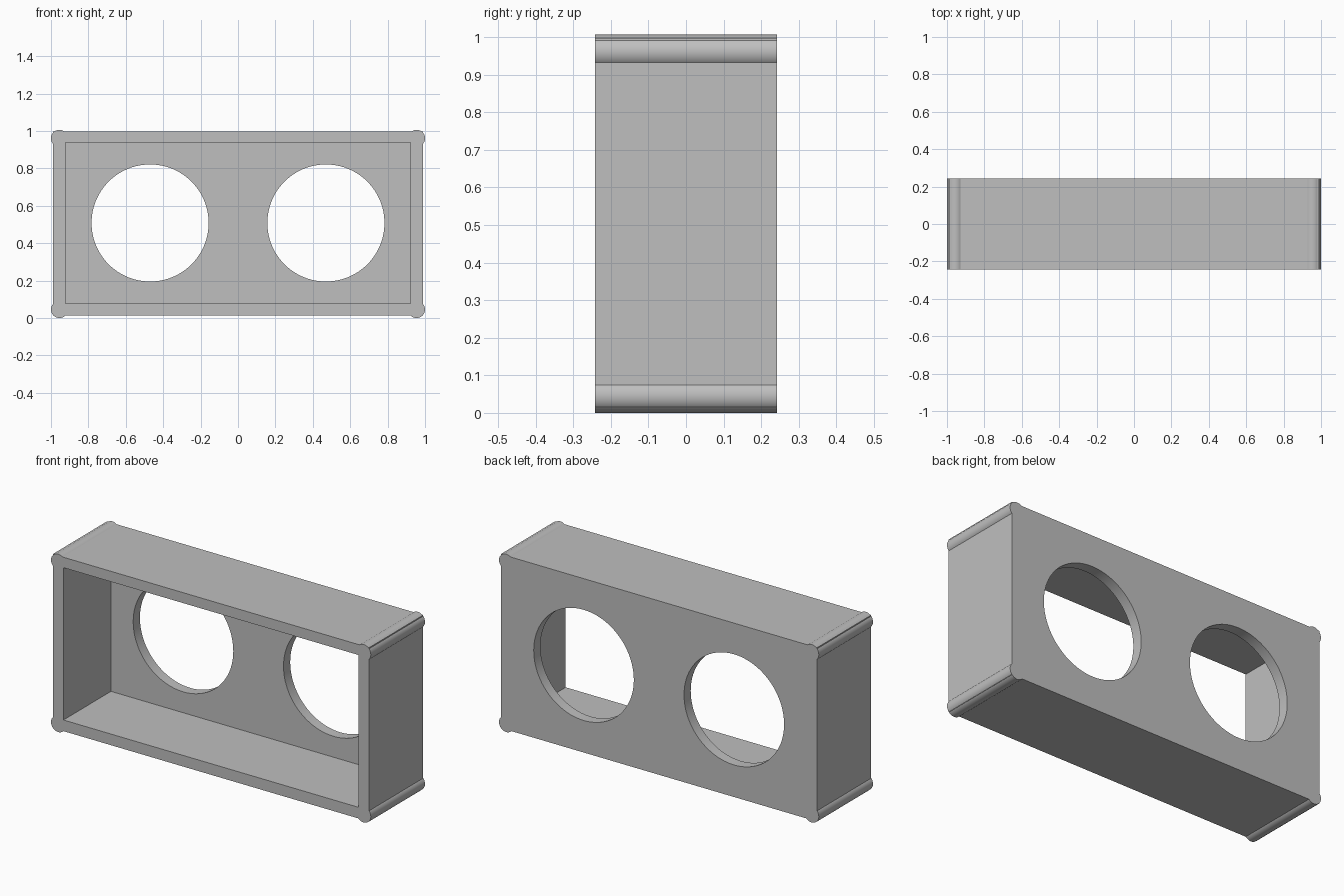
import bpy
import math
from mathutils import Vector

if "Cube" in bpy.data.objects:
    bpy.data.objects.remove(bpy.data.objects["Cube"], do_unlink=True)

HALF_DEPTH = 0.242
BACK_THICKNESS = 0.06

# Single grey material
grey = bpy.data.materials.new("plain grey")
grey.use_nodes = True
colour = (0.52, 0.52, 0.52, 1)
grey.diffuse_color = colour
grey.node_tree.nodes["Principled BSDF"].inputs["Base Color"].default_value = colour


def box(name, low, high):
    low, high = Vector(low), Vector(high)
    bpy.ops.mesh.primitive_cube_add(size=1, location=(low + high) / 2)
    obj = bpy.context.object
    obj.name = name
    obj.scale = high - low
    bpy.ops.object.transform_apply(location=True, rotation=True, scale=True)
    obj.data.materials.append(grey)
    return obj


def rod(name, x, z, radius, y_low, y_high, sides):
    bpy.ops.mesh.primitive_cylinder_add(
        vertices=sides, radius=radius, depth=y_high - y_low,
        location=(x, (y_low + y_high) / 2, z), rotation=(math.pi / 2, 0, 0))
    obj = bpy.context.object
    obj.name = name
    bpy.ops.object.transform_apply(location=True, rotation=True, scale=True)
    obj.data.materials.append(grey)
    return obj


def combine(target, tool, operation):
    mod = target.modifiers.new(tool.name, 'BOOLEAN')
    mod.operation = operation
    mod.solver = 'EXACT'
    mod.object = tool
    bpy.context.view_layer.objects.active = target
    bpy.ops.object.modifier_apply(modifier=mod.name)
    bpy.data.objects.remove(tool, do_unlink=True)


# Outer block of the housing
housing = box("housing", (-0.989, -HALF_DEPTH, 0.014), (0.989, HALF_DEPTH, 0.997))

# Rounded beads along the four long corners
for x in (-0.955, 0.955):
    for z in (0.045, 0.961):
        bead = rod("corner_bead", x, z, 0.045, -HALF_DEPTH, HALF_DEPTH, 48)
        combine(housing, bead, 'UNION')

# Cavity open at the front
cavity = box("cavity_cutter", (-0.922, -0.5, 0.077),
             (0.922, HALF_DEPTH - BACK_THICKNESS, 0.938))
combine(housing, cavity, 'DIFFERENCE')

# Two round openings through the back panel
for x in (-0.47, 0.47):
    hole = rod("hole_cutter", x, 0.508, 0.313, 0.0, 0.5, 96)
    combine(housing, hole, 'DIFFERENCE')

# Smooth round surfaces, sharp edges kept
bpy.ops.object.select_all(action='DESELECT')
housing.select_set(True)
bpy.context.view_layer.objects.active = housing
bpy.ops.object.shade_smooth_by_angle(angle=math.radians(30))
